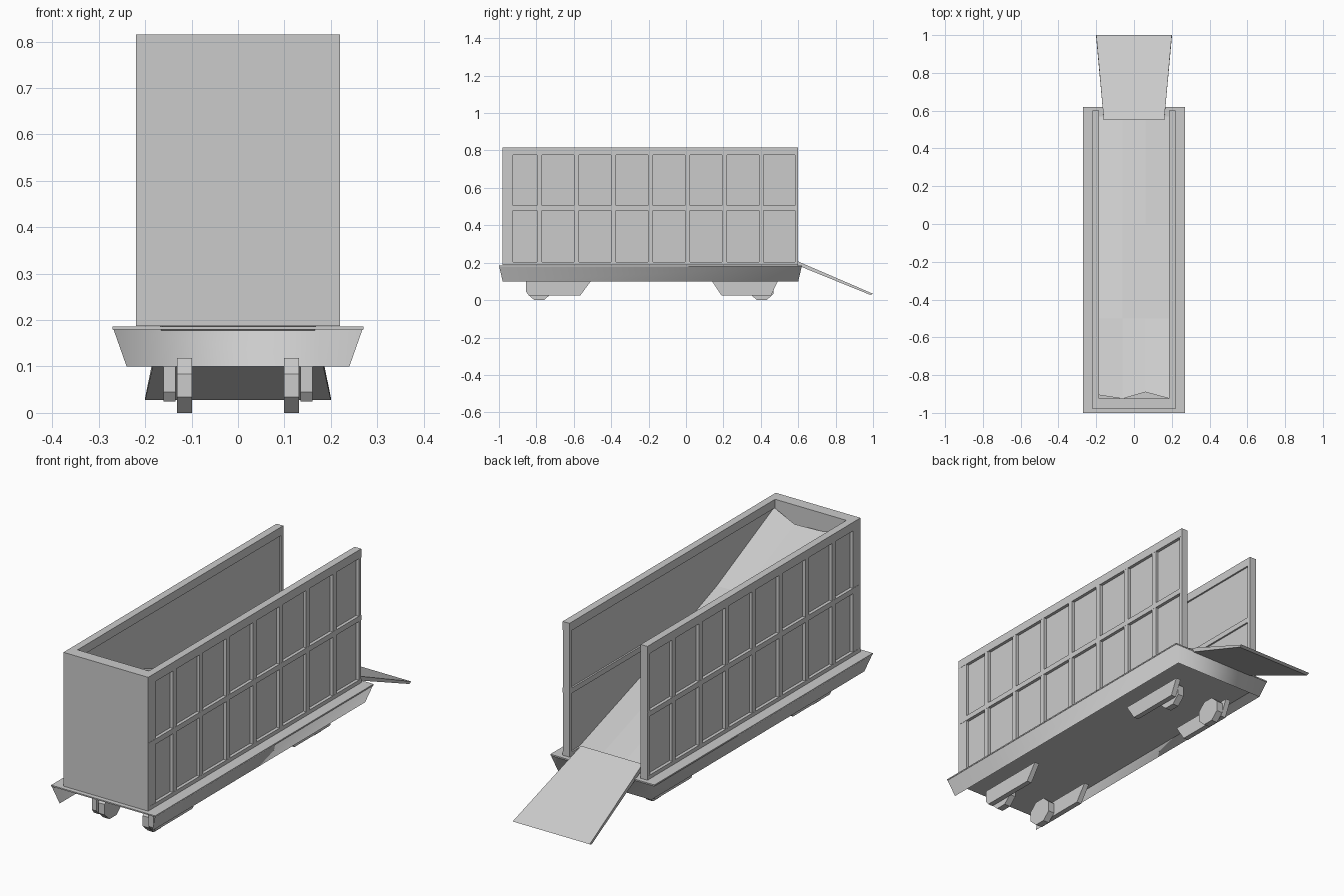
import bpy, math

if "Cube" in bpy.data.objects:
    bpy.data.objects.remove(bpy.data.objects["Cube"])

grey = bpy.data.materials.new("plain_grey")
grey.diffuse_color = (0.6, 0.6, 0.6, 1)
grey.use_nodes = True
grey.node_tree.nodes["Principled BSDF"].inputs["Base Color"].default_value = grey.diffuse_color


def mesh(name, verts, faces):
    me = bpy.data.meshes.new(name)
    me.from_pydata(verts, [], faces)
    me.materials.append(grey)
    ob = bpy.data.objects.new(name, me)
    bpy.context.collection.objects.link(ob)
    return ob


def box(name, x, y, z):
    v = [(a, b, c) for c in z for b in y for a in x]
    return mesh(name, v, [(0, 2, 3, 1), (4, 5, 7, 6), (0, 1, 5, 4),
                          (2, 6, 7, 3), (0, 4, 6, 2), (1, 3, 7, 5)])


def extrude_x(name, profile, x0, x1):
    # closed (y, z) outline given a width along x
    n = len(profile)
    v = [(x, y, z) for x in (x0, x1) for y, z in profile]
    f = [tuple(reversed(range(n))), tuple(range(n, 2 * n))]
    f += [(i, (i + 1) % n, n + (i + 1) % n, n + i) for i in range(n)]
    return mesh(name, v, f)


# wagon bed: flat deck with a flared skirt on both sides and the back
box("deck", (-0.27, 0.27), (-1.0, 0.62), (0.18, 0.186))
skirt = mesh("deck_skirt",
             [(-0.27, -1, 0.185), (-0.27, 0.62, 0.185), (0.27, 0.62, 0.185), (0.27, -1, 0.185),
              (-0.24, -0.98, 0.1), (-0.24, 0.6, 0.1), (0.24, 0.6, 0.1), (0.24, -0.98, 0.1)],
             [(i, i + 1, i + 5, i + 4) for i in range(3)])
skirt.data.polygons.foreach_set("use_smooth", [True] * 3)

# framed side walls
Y0, Y1, Z0, Z1 = -0.98, 0.60, 0.187, 0.815
pitch = (Y1 - Y0) / 8
for s, side in ((-1, "left"), (1, "right")):
    def span(a, b):
        return tuple(sorted((s * a, s * b)))
    box(side + "_panel", span(0.193, 0.205), (Y0 + 0.005, Y1 - 0.005), (Z0, Z1 - 0.01))
    for k, (a, b) in enumerate(((Z0, 0.205), (0.48, 0.505), (0.775, Z1))):
        box(f"{side}_rail_{k}", span(0.185, 0.22), (Y0, Y1), (a, b))
    for k in range(9):
        c = Y0 + k * pitch
        a, b = max(c - 0.013, Y0), min(c + 0.013, Y1)
        if k == 0:
            b = Y0 + 0.018
        if k == 8:
            a = Y1 - 0.018
        inner = 0.185 if k == 8 else 0.2
        box(f"{side}_post_{k}", span(inner, 0.2195), (a, b), (Z0, Z1 - 0.001))

# solid front wall
box("front_wall", (-0.219, 0.219), (Y0, -0.925), (Z0, Z1))

# sloping load with an uneven upper edge
xs = (-0.19, -0.06, 0.06, 0.19)
rows = [((-0.905, -0.925, -0.89, -0.925), (0.77, 0.73, 0.745, 0.775)),
        ((-0.5,) * 4, (0.56, 0.58, 0.57, 0.57)),
        ((0.0,) * 4, (0.385, 0.40, 0.395, 0.38)),
        ((0.57,) * 4, (0.19, 0.2, 0.2, 0.19))]
mesh("load_slope", [(xs[i], ys[i], zs[i]) for ys, zs in rows for i in range(4)],
     [(4 * r + i, 4 * r + i + 1, 4 * r + i + 5, 4 * r + i + 4)
      for r in range(3) for i in range(3)])

# rear ramp, widening and thinning toward the ground
mesh("rear_ramp",
     [(-0.16, 0.55, 0.228), (0.16, 0.55, 0.228), (0.2, 1.0, 0.034), (-0.2, 1.0, 0.034),
      (-0.16, 0.55, 0.205), (0.16, 0.55, 0.205), (0.2, 0.985, 0.028), (-0.2, 0.985, 0.028)],
     [(0, 1, 2, 3), (7, 6, 5, 4), (0, 4, 5, 1), (1, 5, 6, 2), (2, 6, 7, 3), (3, 7, 4, 0)])

# wheels and their side guards
guards = {"front": [(-0.855, 0.1), (-0.855, 0.045), (-0.84, 0.025), (-0.565, 0.025), (-0.51, 0.1)],
          "rear": [(0.14, 0.1), (0.19, 0.025), (0.455, 0.025), (0.49, 0.1)]}
for s, side in ((-1, "left"), (1, "right")):
    for end, cy in (("front", -0.785), ("rear", 0.405)):
        ring = [(cy + 0.069 * math.cos(math.pi / 8 + k * math.pi / 4),
                 0.059 + 0.0638 * math.sin(math.pi / 8 + k * math.pi / 4)) for k in range(8)]
        xa, xb = sorted((s * 0.099, s * 0.131))
        extrude_x(f"{end}_{side}_wheel", ring, xa, xb)
        xa, xb = sorted((s * 0.135, s * 0.16))
        extrude_x(f"{end}_{side}_guard", guards[end][::-1], xa, xb)
